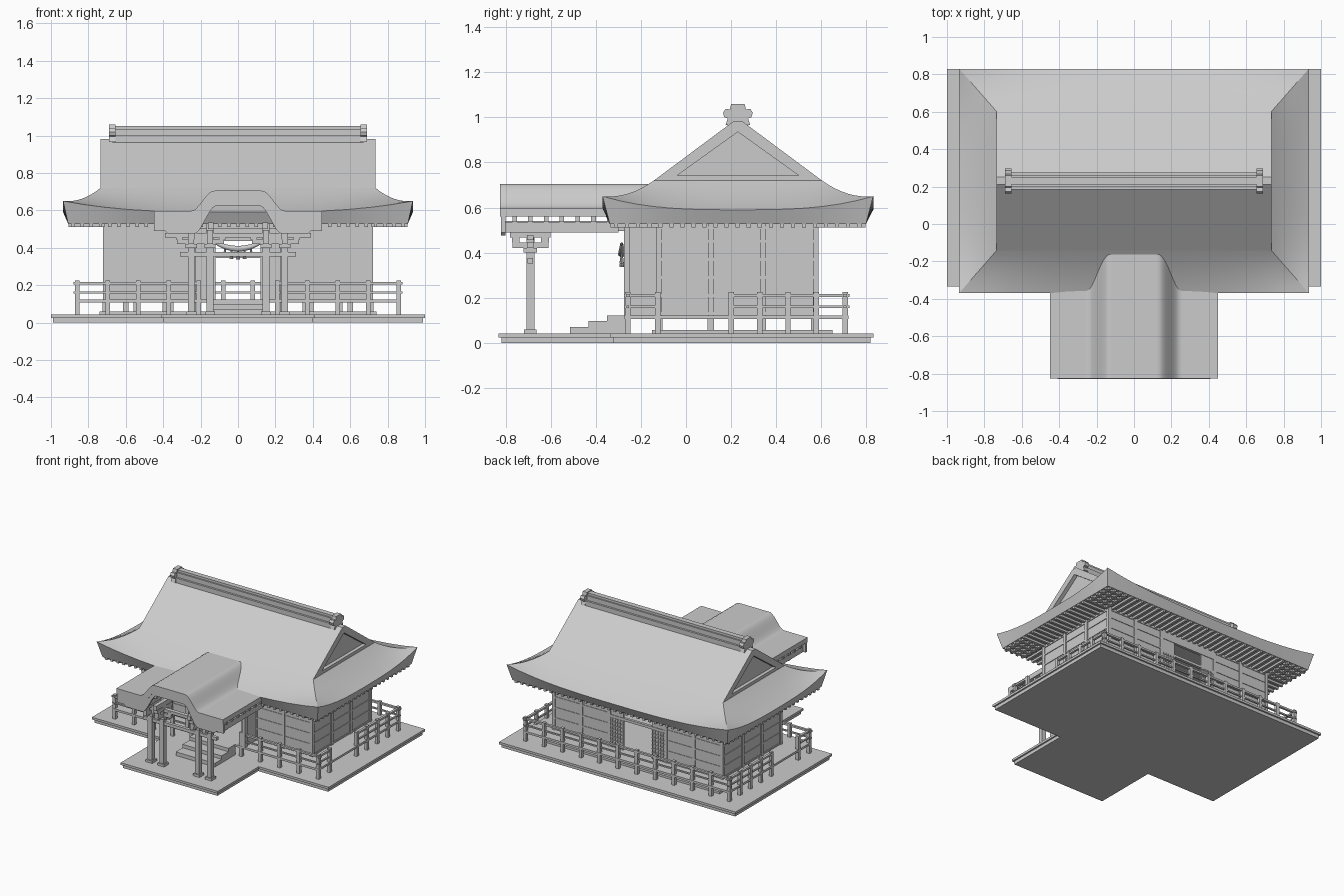
import bpy, bmesh, math

if "Cube" in bpy.data.objects:
    bpy.data.objects.remove(bpy.data.objects["Cube"])

def finish(name, bm, smooth=False):
    bmesh.ops.recalc_face_normals(bm, faces=bm.faces)
    me = bpy.data.meshes.new(name)
    bm.to_mesh(me)
    bm.free()
    ob = bpy.data.objects.new(name, me)
    bpy.context.collection.objects.link(ob)
    if smooth:
        bpy.ops.object.select_all(action='DESELECT')
        ob.select_set(True)
        bpy.context.view_layer.objects.active = ob
        bpy.ops.object.shade_smooth_by_angle(angle=math.radians(30))
    return ob

def boxes(name, items):
    """One object from boxes given as (x0, x1, y0, y1, z0, z1)."""
    bm = bmesh.new()
    for x0, x1, y0, y1, z0, z1 in items:
        r = bmesh.ops.create_cube(bm, size=1)
        bmesh.ops.scale(bm, vec=(x1 - x0, y1 - y0, z1 - z0), verts=r['verts'])
        bmesh.ops.translate(bm, vec=((x0 + x1) / 2, (y0 + y1) / 2, (z0 + z1) / 2), verts=r['verts'])
    return finish(name, bm)

def mirror(items):
    return items + [(-b, -a, c, d, e, f) for a, b, c, d, e, f in items]

def post(x, y, z0, z1, w):
    return (x - w / 2, x + w / 2, y - w / 2, y + w / 2, z0, z1)

def prism(name, pts, axis, a, b, smooth=False):
    """Extrude an outline along an axis from a to b."""
    put = {'x': lambda p, t: (t, p[0], p[1]), 'y': lambda p, t: (p[0], t, p[1]),
           'z': lambda p, t: (p[0], p[1], t)}[axis]
    bm = bmesh.new()
    lo = [bm.verts.new(put(p, a)) for p in pts]
    hi = [bm.verts.new(put(p, b)) for p in pts]
    bm.faces.new(lo)
    bm.faces.new(hi)
    for i in range(len(pts)):
        j = (i + 1) % len(pts)
        bm.faces.new((lo[i], lo[j], hi[j], hi[i]))
    return finish(name, bm, smooth)

def ease(t):
    t = max(0, min(1, t))
    return t * t * (3 - 2 * t)

# T-shaped stone base in two layers
def tee(i):
    return [(-.41 + i, -.83 + i), (.41 - i, -.83 + i), (.41 - i, -.335 + i), (1 - i, -.335 + i),
            (1 - i, .83 - i), (-1 + i, .83 - i), (-1 + i, -.335 + i), (-.41 + i, -.335 + i)]
prism("base_lower", tee(.012), 'z', 0, .025)
prism("base_upper", tee(0), 'z', .025, .042)
boxes("plinth", [(-.74, .74, -.15, .65, .042, .058)])

# Main roof skirt: rings that flare to lifted corners, then the sloping fascia
YC, N = .23, 16
def ring(bm, hx, hy, zf):
    out = []
    for cx, cy, dx, dy in ((-1, -1, 1, 0), (1, -1, 0, 1), (1, 1, -1, 0), (-1, 1, 0, -1)):
        for k in range(N):
            t = 2 * k / N
            out.append(bm.verts.new(((cx + dx * t) * hx, YC + (cy + dy * t) * hy, zf(abs(t - 1)))))
    return out
bm = bmesh.new()
rings = []
for k in range(9):
    s = k / 8
    rings.append(ring(bm, .735 + .2 * s, .372 + .228 * s,
                      lambda t: .72 - .13 * (1.25 * s - .25 * s * s) + .06 * s * s * t ** 3))
rings.append(ring(bm, .908, .568, lambda t: .528))
for a, b in zip(rings, rings[1:]):
    for i in range(len(a)):
        j = (i + 1) % len(a)
        bm.faces.new((a[i], a[j], b[j], b[i]))
bm.faces.new(rings[-1])
bm.faces.new(rings[0])
finish("roof_skirt", bm, True)

# Upper gabled roof with recessed gable panels
prism("roof_gable", [(YC - .372, .72), (YC - .02, .982), (YC + .02, .982), (YC + .372, .72),
                     (YC + .30, .72), (YC, .935), (YC - .30, .72)], 'x', -.735, .735)
prism("gable_wall", [(YC - .32, .719), (YC, .945), (YC + .32, .719)], 'x', -.705, .705)
boxes("gable_sill", mirror([(.70, .732, YC - .31, YC + .31, .719, .742)]))

# Ridge and its end ornaments
boxes("ridge", [(-.67, .67, YC - .045, YC + .045, .96, 1.0), (-.67, .67, YC - .03, YC + .03, 1.0, 1.035),
                (-.68, .68, YC - .02, YC + .02, 1.035, 1.052)])
half = [(.03, 1.058), (.036, 1.035), (.055, 1.037), (.066, 1.02), (.06, 1.0), (.045, .995), (.055, .965)]
orn = [(YC + y, z) for y, z in half] + [(YC - y, z) for y, z in reversed(half)]
for s, side in ((-1, "left"), (1, "right")):
    prism("ridge_end_" + side, orn, 'x', s * .655, s * .69)

# Rafters under the eaves
raf = []
for k in range(37):
    x = -.882 + .049 * k
    for y0, y1 in ((-.335, -.12), (.575, .795)):
        raf.append((x - .009, x + .009, y0, y1, .512, .53))
for k in range(23):
    y = -.31 + .049 * k
    raf += mirror([(.715, .905, y - .009, y + .009, .512, .53)])
boxes("eave_rafters", raf)

# Curved porch roof and bargeboard
xs = [-.45 + .9 * k / 60 for k in range(61)]
top = lambda x: .597 + .108 * ease((.25 - abs(x)) / .12)
low = lambda x: .56 + .095 * ease((.22 - abs(x)) / .10)
board = lambda x: (.49 if abs(x) > .38 else .475) + .15 * ease((.235 - abs(x)) / .12)
prism("porch_roof", [(x, top(x)) for x in xs] + [(x, low(x)) for x in reversed(xs)], 'y', -.825, -.14, True)
prism("porch_bargeboard", [(x, low(x)) for x in xs] + [(x, board(x)) for x in reversed(xs)],
      'y', -.82, -.80, True)
boxes("porch_rafters", mirror([(.2, .44, -.77 + .07 * k, -.75 + .07 * k, .535, .562) for k in range(7)]))
boxes("porch_side_beams", mirror([(.39, .43, -.81, -.30, .49, .535), (.225, .265, -.81, -.27, .495, .54),
                                  (.13, .16, -.80, -.27, .50, .535)]))

# Porch pillars, tie beams and brackets
PY = -.69
pil, brk = [], []
for x in (.15, .25):
    pil += [post(x, PY, .055, .53, .036), post(x, PY, .04, .06, .055)]
    brk += [post(x, PY, .40, .42, .06), (x - .075, x + .075, PY - .014, PY + .014, .42, .445),
            (x - .015, x + .015, PY - .08, PY + .08, .42, .445)]
    for d in (-.065, 0, .065):
        brk += [post(x + d, PY, .445, .468, .034), post(x, PY + d, .445, .468, .034)]
    brk.append((x - .017, x + .017, PY - .09, PY + .09, .468, .495))
boxes("porch_pillars", mirror(pil))
boxes("porch_brackets", mirror(brk))
boxes("porch_beams", [(-.31, .31, PY - .012, PY + .012, .352, .376),
                      (-.39, .39, PY - .015, PY + .015, .455, .478)])

# Steps
boxes("steps", [(-.165, .165, -.515 + .082 * k, -.265, .042 + .026 * k, .07 + .026 * k) for k in range(3)])

# Veranda floor with short supports
boxes("veranda_floor", [(-.87, .87, -.272, .72, .106, .122)])
boxes("floor_supports", mirror([post(x, y, .042, .11, .03) for x in (.12, .36, .6, .71)
                                for y in (-.12, .11, .34, .57)]))

# Hall walls, with an open doorway front and back
FY, BY, HX, Z0, Z1 = -.12, .575, .71, .12, .53
walls = [(HX - .008, HX + .004, FY, BY, Z0, Z1)]
for y in (FY, BY):
    walls += [(.24, HX, y - .006, y + .006, Z0, Z1), (.12, .24, y - .006, y + .006, Z0, .46)]
walls.append((.234, .246, -.265, FY, Z0, Z1))
boxes("walls", mirror(walls))
boxes("door_lintels", [(-.24, .24, y - .01, y + .01, a, b) for y in (FY, BY)
                       for a, b in ((.345, .365), (.455, .53))])
bays = (FY, .11, .34, BY)
frame = [post(x, y, Z0, Z1, .024) for x in (.24, .475, HX) for y in (FY, BY)]
frame += [post(HX, y, Z0, Z1, .024) for y in bays[1:3]]
frame += [post(.24, -.262, Z0, Z1, .026)]
boxes("wall_posts", mirror(frame))

# Horizontal battens and door lattice
bat = []
for z in (.13, .21, .29, .37, .45, .51):
    bat.append((HX, HX + .009, FY, BY, z - .006, z + .006))
    bat += [(.24, HX, FY - .01, FY, z - .006, z + .006), (.24, HX, BY, BY + .01, z - .006, z + .006)]
boxes("wall_battens", mirror(bat))
lat = []
for y in (FY - .008, BY + .008):
    lat += [(.123 + .022 * k, .129 + .022 * k, y - .004, y + .004, Z0, .345) for k in range(6)]
    lat += [(.12, .24, y - .004, y + .004, .14 + .028 * k, .146 + .028 * k) for k in range(8)]
boxes("door_lattice", mirror(lat))
boxes("entry_beam", [(-.25, .25, -.275, -.25, .435, .46), (-.25, .25, -.275, -.25, .50, .53)])

# Railings round the veranda
RY, RB, RX = -.258, .705, .86
def rail_x(x0, x1, y):
    return [(x0, x1, y - h, y + h, a, b) for a, b, h in ((.203, .217, .009), (.155, .165, .006))]
def rail_y(y0, y1, x):
    return [(x - h, x + h, y0, y1, a, b) for a, b, h in ((.203, .217, .009), (.155, .165, .006))]
rails = rail_x(.21, .88, RY) + rail_x(0, .88, RB) + rail_y(-.275, -.12, RX) + rail_y(.19, .725, RX)
for x in (.21, .37, .533, .696, RX):
    rails.append(post(x, RY, .042, .225, .024))
for x in (.08, .236, .392, .548, .704, RX):
    rails.append(post(x, RB, .042, .225, .024))
for y in (-.125, .2, .326, .452, .578):
    rails.append(post(RX, y, .042, .225, .024))
boxes("railings", mirror(rails))

# Sagging straw rope with tassels over the entrance
cu = bpy.data.curves.new("straw_rope", 'CURVE')
cu.dimensions = '3D'
cu.bevel_depth = .016
cu.bevel_resolution = 3
sp = cu.splines.new('POLY')
sp.points.add(16)
for k, p in enumerate(sp.points):
    t = k / 8 - 1
    p.co = (.14 * t, -.285, .395 + .045 * t * t, 1)
    p.radius = 1 - .6 * t * t
bpy.context.collection.objects.link(bpy.data.objects.new("straw_rope", cu))
bm = bmesh.new()
for k in range(-2, 3):
    r = bmesh.ops.create_cone(bm, cap_ends=True, segments=8, radius1=.01, radius2=.003, depth=.05)
    bmesh.ops.translate(bm, vec=(k * .035, -.285, .362 + .004 * k * k), verts=r['verts'])
finish("rope_tassels", bm)
